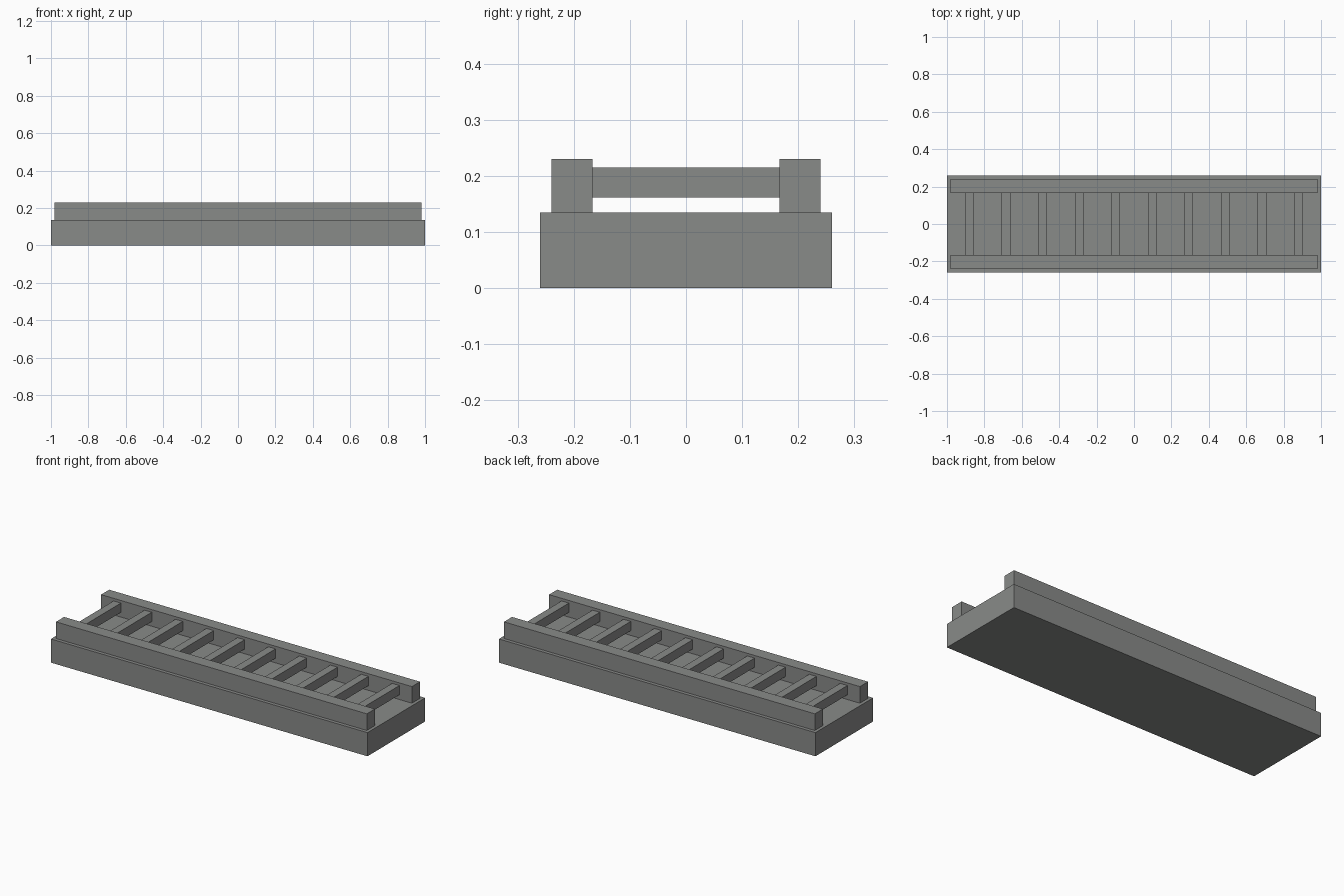
import bpy

if "Cube" in bpy.data.objects:
    bpy.data.objects.remove(bpy.data.objects["Cube"])

grey = bpy.data.materials.new("mid grey")
grey.diffuse_color = (0.25, 0.256, 0.25, 1)
grey.use_nodes = True
grey.node_tree.nodes["Principled BSDF"].inputs["Base Color"].default_value = grey.diffuse_color


def box(name, x, y, z):
    """Box from (min, max) ranges on each axis."""
    bpy.ops.mesh.primitive_cube_add(size=1)
    ob = bpy.context.object
    ob.name = name
    for i, (lo, hi) in enumerate((x, y, z)):
        ob.location[i] = (lo + hi) / 2
        ob.scale[i] = hi - lo
    bpy.ops.object.transform_apply(location=True, rotation=False, scale=True)
    ob.data.materials.append(grey)
    return ob


# Solid plinth
box("base", (-1, 1), (-0.26, 0.26), (0, 0.135))

# Long side rails
box("front_rail", (-0.982, 0.982), (-0.24, -0.167), (0.135, 0.23))
box("back_rail", (-0.982, 0.982), (0.167, 0.24), (0.135, 0.23))

# Evenly spaced rungs held between the rails, clear of the base
for i in range(10):
    cx = -0.88 + i * 1.76 / 9
    box(f"rung_{i + 1}", (cx - 0.023, cx + 0.023), (-0.167, 0.167), (0.162, 0.215))
